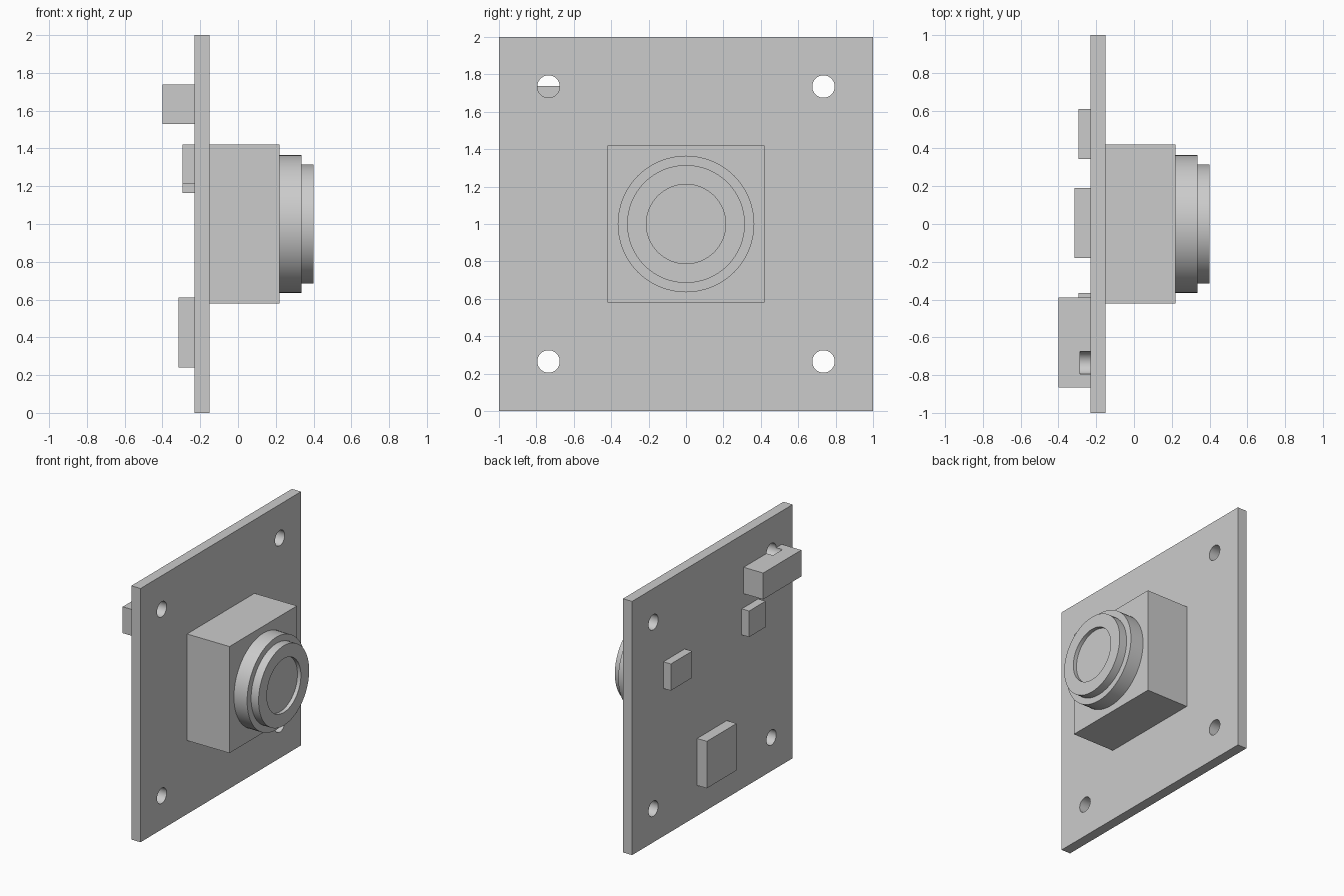
import bpy
import math
from mathutils import Matrix

cube = bpy.data.objects.get("Cube")
if cube:
    bpy.data.objects.remove(cube, do_unlink=True)

# Single plain grey
grey = bpy.data.materials.new("light_grey")
grey.use_nodes = True
colour = (0.6, 0.6, 0.6, 1)
grey.diffuse_color = colour
grey.node_tree.nodes["Principled BSDF"].inputs["Base Color"].default_value = colour

BOARD_BACK, BOARD_FRONT = -0.23, -0.15
HOLE_OFFSET, HOLE_RADIUS = 0.735, 0.06
CENTRE_Z = 1.0


def finish(name, mesh):
    mesh.materials.append(grey)
    obj = bpy.data.objects.new(name, mesh)
    bpy.context.collection.objects.link(obj)
    return obj


def box(name, xs, ys, zs):
    """Box given by its limits on each axis."""
    spans = (xs, ys, zs)
    mid = [(a + b) / 2 for a, b in spans]
    size = [b - a for a, b in spans]
    bpy.ops.mesh.primitive_cube_add(size=1)
    obj = bpy.context.object
    obj.name = name
    obj.data.transform(Matrix.Translation(mid) @ Matrix.Diagonal((*size, 1)))
    obj.data.materials.append(grey)
    return obj


def turned(name, profile, y=0.0, z=CENTRE_Z, segments=64):
    """Solid turned about an x-axis line; profile is (x, radius) from end to end."""
    verts, faces = [], []
    for x, r in profile:
        for i in range(segments):
            a = 2 * math.pi * i / segments
            verts.append((x, y + r * math.cos(a), z + r * math.sin(a)))
    for k in range(len(profile) - 1):
        for i in range(segments):
            j = (i + 1) % segments
            a, b = k * segments, (k + 1) * segments
            faces.append((a + i, b + i, b + j, a + j)[::-1])
    last = (len(profile) - 1) * segments
    faces.append(tuple(range(segments))[::-1])
    faces.append(tuple(range(last, last + segments)))
    mesh = bpy.data.meshes.new(name)
    mesh.from_pydata(verts, [], faces)
    obj = finish(name, mesh)
    bpy.ops.object.select_all(action="DESELECT")
    obj.select_set(True)
    bpy.context.view_layer.objects.active = obj
    bpy.ops.object.shade_smooth_by_angle(angle=math.radians(30))
    return obj


def cut(obj, cutter):
    mod = obj.modifiers.new("cut", "BOOLEAN")
    mod.operation = "DIFFERENCE"
    mod.solver = "EXACT"
    mod.object = cutter


# Circuit board, and the parts soldered to its back
board = box("circuit_board", (BOARD_BACK, BOARD_FRONT), (-1, 1), (0, 2))
connector = box("connector", (-0.40, BOARD_BACK), (-0.865, -0.39), (1.53, 1.738))
box("large_chip", (-0.315, BOARD_BACK), (-0.18, 0.19), (0.24, 0.61))
box("middle_chip", (-0.295, BOARD_BACK), (0.345, 0.61), (1.165, 1.375))
box("small_chip", (-0.295, BOARD_BACK), (-0.57, -0.365), (1.215, 1.42))

# Corner screw holes; the one behind the connector also notches it
for side in (-1, 1):
    for level in (-1, 1):
        cutter = turned("hole_cutter", [(-0.285, HOLE_RADIUS), (-0.1, HOLE_RADIUS)],
                        side * HOLE_OFFSET, CENTRE_Z + level * HOLE_OFFSET, 48)
        cutter.hide_render = True
        cutter.hide_viewport = True
        cut(board, cutter)
        if side < 0 < level:
            cut(connector, cutter)

# Lens mount and stepped barrel with a shallow recessed glass
box("lens_mount", (BOARD_FRONT, 0.22), (-0.42, 0.42), (0.58, 1.42))
turned("lens_barrel", [(0.22, 0.365), (0.335, 0.365), (0.335, 0.315),
                       (0.40, 0.315), (0.40, 0.212), (0.37, 0.212)])
